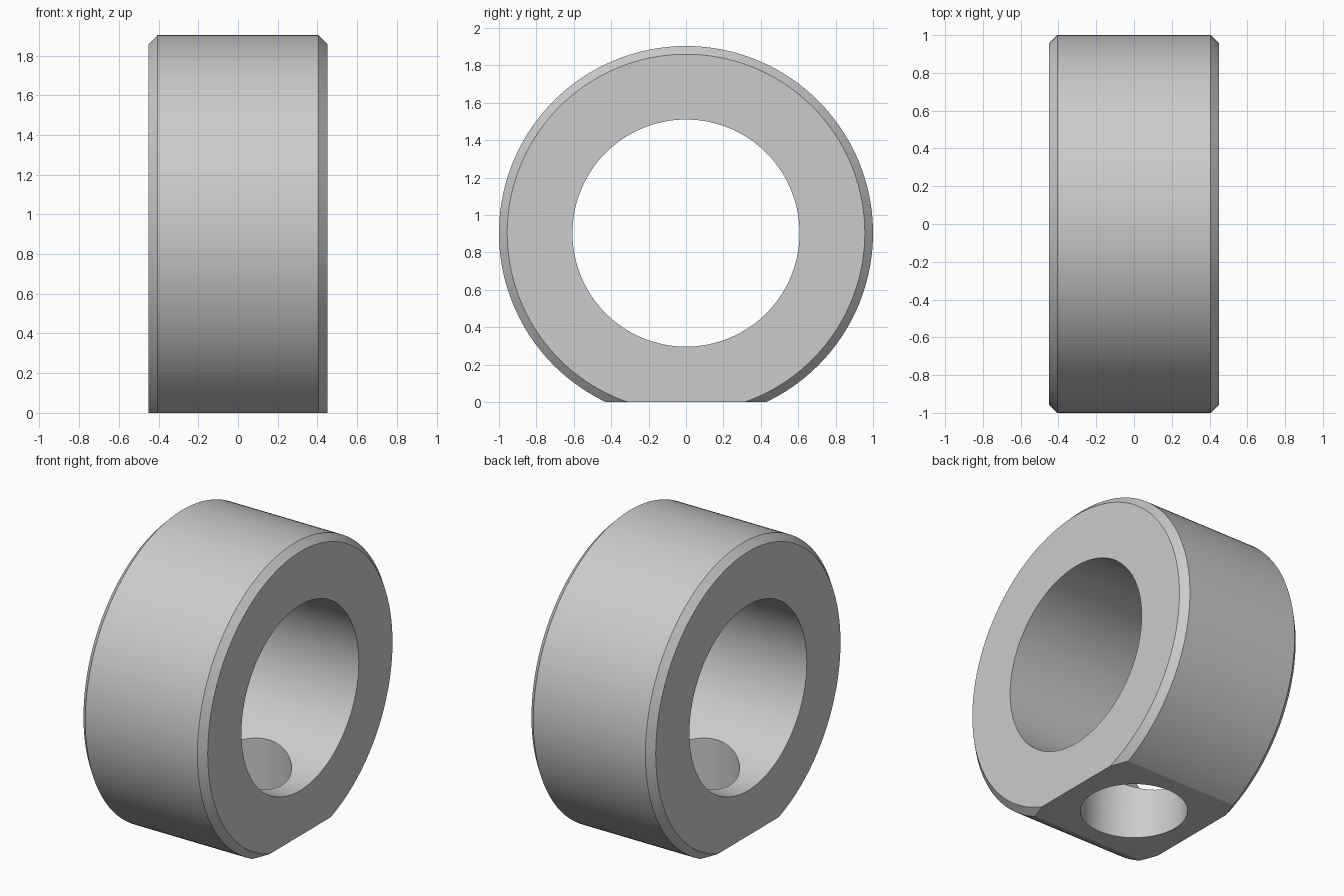
import bpy, bmesh
from math import cos, sin, pi, radians

if "Cube" in bpy.data.objects:
    bpy.data.objects.remove(bpy.data.objects["Cube"])

R, BORE, HALF_W, CHAMFER = 1.0, 0.607, 0.45, 0.044
CENTRE_Z, HOLE_R, SEG = 0.903, 0.318, 160

# Collar body: closed chamfered section (x, radius) revolved about the x axis
section = [(-HALF_W, BORE), (-HALF_W, R - CHAMFER), (-HALF_W + CHAMFER, R),
           (HALF_W - CHAMFER, R), (HALF_W, R - CHAMFER), (HALF_W, BORE)]
bm = bmesh.new()
rings = [[bm.verts.new((x, r * cos(2 * pi * i / SEG), CENTRE_Z + r * sin(2 * pi * i / SEG)))
          for x, r in section] for i in range(SEG)]
n = len(section)
for i in range(SEG):
    a, b = rings[i], rings[(i + 1) % SEG]
    for j in range(n):
        k = (j + 1) % n
        bm.faces.new((a[j], a[k], b[k], b[j]))
bmesh.ops.recalc_face_normals(bm, faces=bm.faces)
mesh = bpy.data.meshes.new("collar")
bm.to_mesh(mesh)
bm.free()
collar = bpy.data.objects.new("collar", mesh)
bpy.context.collection.objects.link(collar)

# Cutter for the flat underside
bpy.ops.mesh.primitive_cube_add(size=2, location=(0, 0, -1))
flat_cutter = bpy.context.object
flat_cutter.name = "flat_cutter"

# Cutter for the vertical screw hole, ending inside the bore
bpy.ops.mesh.primitive_cylinder_add(vertices=96, radius=HOLE_R, depth=1.1,
                                    location=(0, 0, 0.35))
hole_cutter = bpy.context.object
hole_cutter.name = "hole_cutter"

# Cut both and smooth the round walls
bpy.ops.object.select_all(action='DESELECT')
bpy.context.view_layer.objects.active = collar
collar.select_set(True)
for cutter in (flat_cutter, hole_cutter):
    cutter.hide_render = True
    mod = collar.modifiers.new(cutter.name, 'BOOLEAN')
    mod.operation, mod.solver, mod.object = 'DIFFERENCE', 'EXACT', cutter
    bpy.ops.object.modifier_apply(modifier=mod.name)
    bpy.data.objects.remove(cutter)
bpy.ops.object.shade_smooth_by_angle(angle=radians(25))
